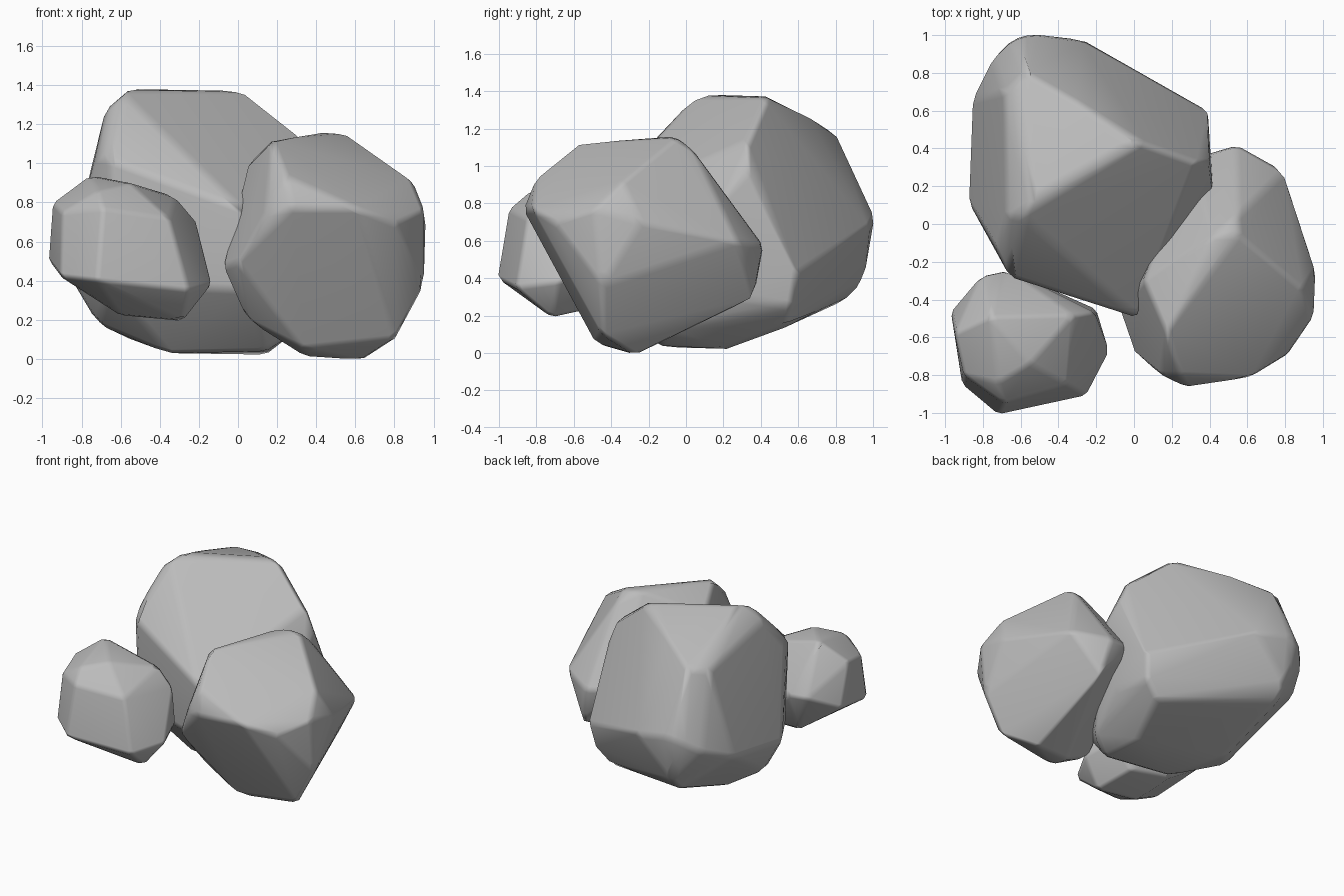
import bpy
import bmesh
import math

cube = bpy.data.objects.get("Cube")
if cube:
    bpy.data.objects.remove(cube, do_unlink=True)

# One plain stone colour
stone = bpy.data.materials.new("grey_stone")
stone.use_nodes = True
stone.diffuse_color = (.5, .5, .5, 1)
stone.node_tree.nodes["Principled BSDF"].inputs["Base Color"].default_value = (.5, .5, .5, 1)


def make_rock(name, corners, softness):
    """Chiselled boulder: the hull around a few corners, merged into broad facets with softened ridges."""
    mesh = bpy.data.meshes.new(name)
    bm = bmesh.new()
    for corner in corners:
        bm.verts.new(corner)
    hull = bmesh.ops.convex_hull(bm, input=bm.verts[:])
    loose = {v for v in hull["geom_interior"] + hull["geom_unused"]
             if isinstance(v, bmesh.types.BMVert)}
    bmesh.ops.delete(bm, geom=list(loose), context="VERTS")
    bmesh.ops.dissolve_limit(bm, angle_limit=math.radians(9),
                             verts=bm.verts[:], edges=bm.edges[:])
    bmesh.ops.recalc_face_normals(bm, faces=bm.faces[:])
    bm.to_mesh(mesh)
    bm.free()
    mesh.materials.append(stone)
    rock = bpy.data.objects.new(name, mesh)
    bpy.context.collection.objects.link(rock)
    for face in mesh.polygons:
        face.use_smooth = True

    # Chamfered ridges, with the broad facets kept flat in shading
    bevel = rock.modifiers.new("soft_ridges", "BEVEL")
    bevel.width = softness
    bevel.segments = 1
    bevel.limit_method = "ANGLE"
    bevel.angle_limit = math.radians(15)
    weighted = rock.modifiers.new("facet_shading", "WEIGHTED_NORMAL")
    weighted.keep_sharp = False
    return rock


# Tall boulder at the back
make_rock("large_rock", [
    # crown and upper shoulders
    (-.54, .14, 1.39), (-.03, .42, 1.38), (.07, .42, 1.35), (-.58, .03, 1.35),
    (-.68, .05, 1.27), (-.58, .81, 1.17), (-.3, .65, 1.28), (-.69, .7, 1.15),
    (-.66, -.28, 1.02), (-.73, -.13, 1.03), (.33, .33, 1.14), (.4, .33, .97),
    # widest girth
    (.02, -.5, .77), (.42, .17, .8), (.39, .6, .42), (-.54, 1.01, .73),
    (-.28, .98, .67), (-.65, .98, .7), (-.75, .88, .62), (-.86, .66, .53),
    (-.88, .12, .45),
    # underside
    (.36, .57, .25), (.38, .25, .3), (-.55, .95, .38), (-.55, .85, .28),
    (-.72, .1, .18), (-.65, -.25, .38), (-.55, .31, .1), (-.36, -.05, .03),
    (.14, .22, .02), (.14, -.15, .04), (.28, -.08, .13), (.25, .54, .14),
    (.02, -.45, .35),
], .03)

# Middle boulder leaning against it
make_rock("medium_rock", [
    # crown and upper shoulders
    (.17, -.58, 1.12), (.42, -.06, 1.16), (.56, -.06, 1.15), (.55, .05, 1.08),
    (.05, -.3, 1), (.24, -.8, .94), (.89, -.34, .92),
    # widest girth
    (.28, -.87, .77), (.62, -.82, .77), (.8, -.71, .7), (.95, -.49, .77),
    (.96, -.24, .7), (.95, -.45, .36), (.79, .28, .6), (.54, .42, .57),
    (.3, .35, .6), (0, -.69, .5), (.14, -.8, .75), (-.08, -.45, .47),
    # underside
    (.6, .37, .3), (.81, -.45, .1), (.64, -.27, -.01), (.34, -.3, .01),
    (.34, -.48, .05), (.04, -.45, .2),
], .025)

# Small boulder in front
make_rock("small_rock", [
    # crown
    (-.76, -.49, .94), (-.72, -.84, .86), (-.55, -.74, .9), (-.32, -.48, .83),
    (-.21, -.47, .7), (-.35, -.85, .72), (-.95, -.58, .8), (-.69, -.95, .77),
    (-.9, -.8, .75),
    # widest girth
    (-.13, -.68, .38), (-.25, -.91, .35), (-.72, -1.01, .4), (-.91, -.85, .42),
    (-.97, -.46, .5), (-.81, -.27, .6), (-.67, -.24, .6), (-.2, -.45, .43),
    # underside
    (-.28, -.72, .19), (-.6, -.7, .22), (-.65, -.4, .28), (-.35, -.45, .25),
], .02)
